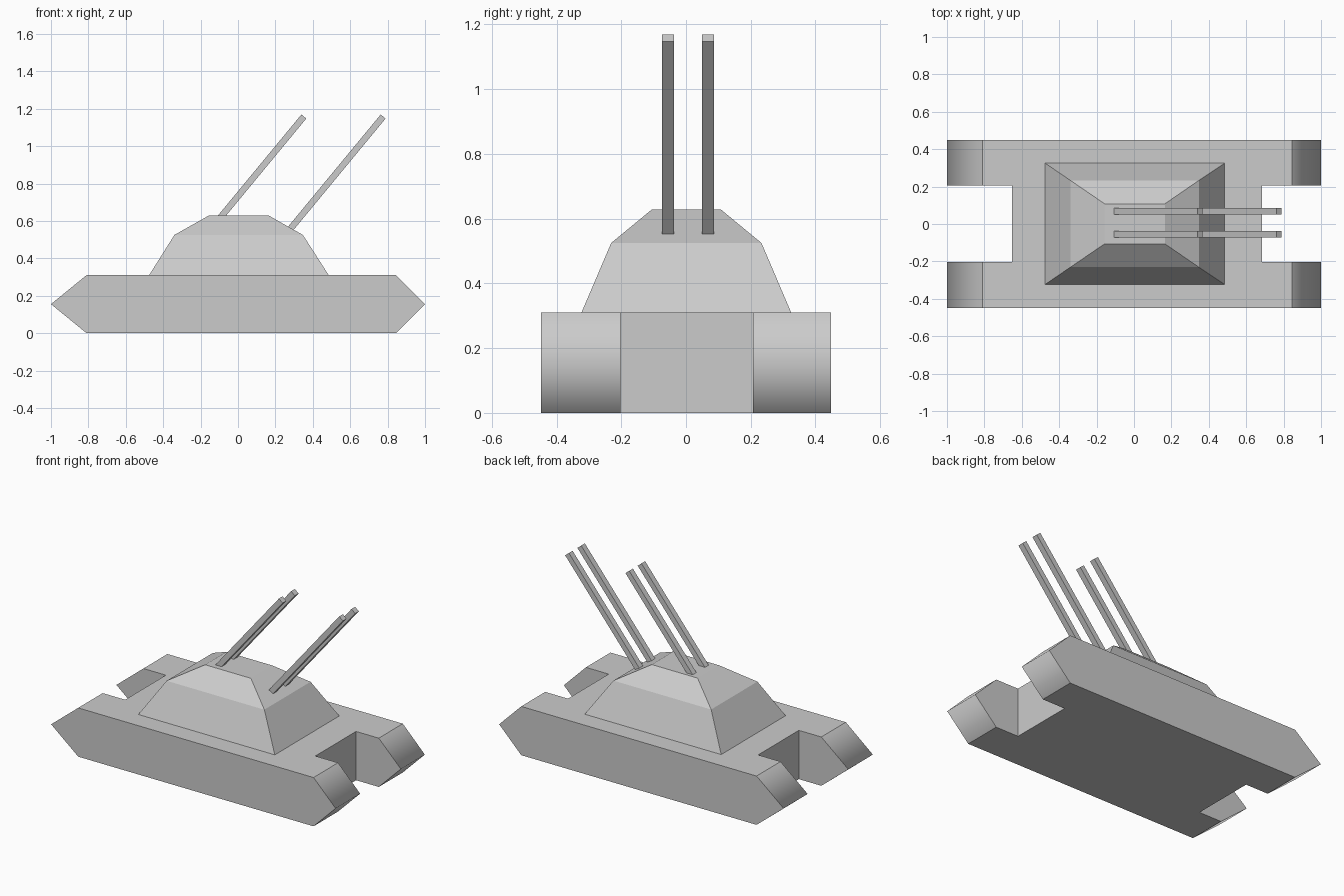
import bpy, bmesh
from math import atan2, hypot
from mathutils import Matrix, Vector

if "Cube" in bpy.data.objects:
    bpy.data.objects.remove(bpy.data.objects["Cube"])


def add_object(name, bm):
    bmesh.ops.recalc_face_normals(bm, faces=bm.faces)
    mesh = bpy.data.meshes.new(name)
    bm.to_mesh(mesh)
    bm.free()
    obj = bpy.data.objects.new(name, mesh)
    bpy.context.collection.objects.link(obj)
    return obj


def box(name, lo, hi):
    bm = bmesh.new()
    bmesh.ops.create_cube(bm, size=1)
    lo, hi = Vector(lo), Vector(hi)
    size = hi - lo
    bmesh.ops.transform(bm, verts=bm.verts,
                        matrix=Matrix.Translation((lo + hi) / 2) @ Matrix.Diagonal((*size, 1)))
    return add_object(name, bm)


# Hull: side profile extruded across the width, pointed ends shaded smooth
profile = [(-1, 0.155), (-0.81, 0), (0.845, 0), (1, 0.155), (0.845, 0.31), (-0.81, 0.31)]
bm = bmesh.new()
side = bm.faces.new([bm.verts.new((x, -0.448, z)) for x, z in profile])
ext = bmesh.ops.extrude_face_region(bm, geom=[side], use_keep_orig=True)
moved = [g for g in ext["geom"] if isinstance(g, bmesh.types.BMVert)]
bmesh.ops.translate(bm, verts=moved, vec=(0, 0.896, 0))
bm.normal_update()
for f in bm.faces:
    f.smooth = abs(f.normal.x) > 0.1
hull = add_object("hull", bm)

# Notches between the tracks at both ends
cutters = [box("notch_cutter_left", (-1.2, -0.202, -0.2), (-0.652, 0.207, 0.5)),
           box("notch_cutter_right", (0.685, -0.202, -0.2), (1.2, 0.207, 0.5))]
bpy.context.view_layer.objects.active = hull
for cutter in cutters:
    cutter.hide_render = True
    mod = hull.modifiers.new("notch", 'BOOLEAN')
    mod.operation = 'DIFFERENCE'
    mod.solver = 'EXACT'
    mod.object = cutter
    bpy.ops.object.modifier_apply(modifier=mod.name)
    bpy.data.objects.remove(cutter)

# Turret: three stacked rectangles (z, x min, x max, half width)
levels = [(0.31, -0.475, 0.485, 0.324), (0.525, -0.34, 0.347, 0.232), (0.628, -0.157, 0.165, 0.107)]
bm = bmesh.new()
rings = [[bm.verts.new((x, y + 0.001, z)) for x, y in ((a, -w), (b, -w), (b, w), (a, w))]
         for z, a, b, w in levels]
for low, high in zip(rings, rings[1:]):
    for i in range(4):
        j = (i + 1) % 4
        bm.faces.new((low[i], low[j], high[j], high[i]))
bm.faces.new(rings[0][::-1])
bm.faces.new(rings[-1])
add_object("turret", bm)

# Guns: two pairs of raised square barrels, rooted just inside the turret
slope = Vector((0.637, 0, 0.771)).normalized()
for pair, tip_x, length in (("rear", 0.352, 0.724), ("front", 0.776, 0.80)):
    for label, y in (("left", 0.068), ("right", -0.055)):
        gun = box(f"{pair}_barrel_{label}", (-length, -0.0185, -0.017), (0, 0.0185, 0.017))
        gun.location = (tip_x, y, 1.158)
        gun.rotation_euler = (0, -atan2(slope.z, slope.x), 0)
